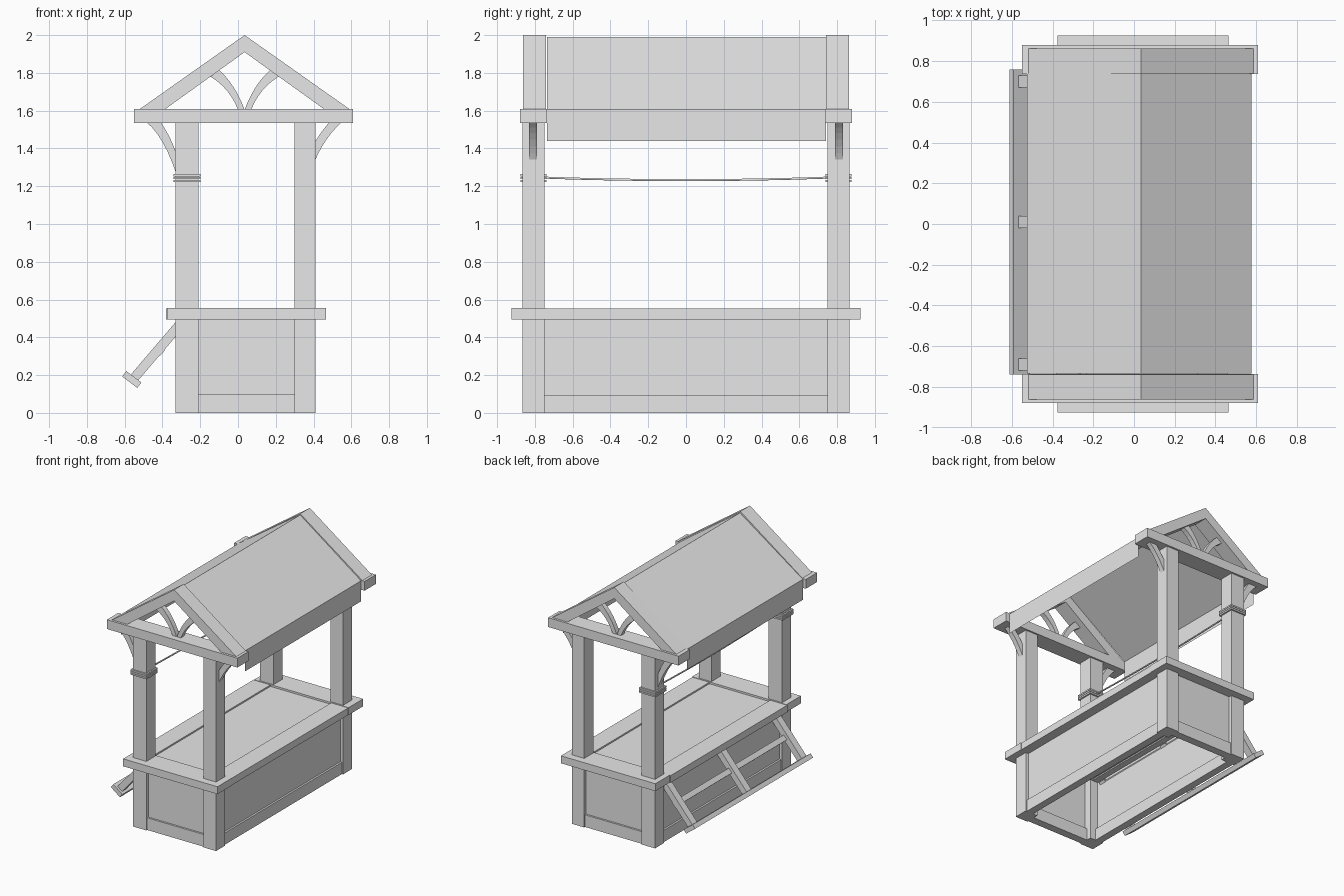
import bpy, bmesh
from mathutils import Vector

cube = bpy.data.objects.get("Cube")
if cube:
    bpy.data.objects.remove(cube)

wood = bpy.data.materials.new("light_grey")
wood.use_nodes = True
GREY = (0.8, 0.8, 0.8, 1)
wood.diffuse_color = GREY
wood.node_tree.nodes["Principled BSDF"].inputs["Base Color"].default_value = GREY


def finish(name, bm):
    bmesh.ops.recalc_face_normals(bm, faces=bm.faces)
    mesh = bpy.data.meshes.new(name)
    bm.to_mesh(mesh)
    bm.free()
    mesh.materials.append(wood)
    obj = bpy.data.objects.new(name, mesh)
    bpy.context.collection.objects.link(obj)
    return obj


def prism(name, outline, y0, y1):
    """Extrude an x-z outline from y0 to y1."""
    bm = bmesh.new()
    face = bm.faces.new([bm.verts.new((x, y0, z)) for x, z in outline])
    ext = bmesh.ops.extrude_face_region(bm, geom=[face])
    moved = [v for v in ext["geom"] if isinstance(v, bmesh.types.BMVert)]
    bmesh.ops.translate(bm, verts=moved, vec=(0, y1 - y0, 0))
    return finish(name, bm)


def box(name, x0, x1, y0, y1, z0, z1):
    return prism(name, [(x0, z0), (x1, z0), (x1, z1), (x0, z1)], y0, y1)


def plank(name, a, b, width, y0, y1):
    """Straight bar from a to b in the x-z plane."""
    a, b = Vector(a), Vector(b)
    d = (b - a).normalized() * width / 2
    n = Vector((-d.y, d.x))
    return prism(name, [a + n, b + n, b - n, a - n], y0, y1)


def brace(name, outer, inner, y0, y1, steps=6):
    """Curved brace between two quadratic arcs in the x-z plane."""
    def arc(p):
        p = [Vector(q) for q in p]
        ts = [i / steps for i in range(steps + 1)]
        return [p[0] * (1 - t) ** 2 + p[1] * 2 * t * (1 - t) + p[2] * t * t for t in ts]
    return prism(name, arc(outer) + arc(inner)[::-1], y0, y1)


def span(s, a, b):
    return min(s * a, s * b), max(s * a, s * b)


MID = 0.035
LEFT, RIGHT = (-0.33, -0.21), (0.30, 0.41)

for s, end in ((-1, "front"), (1, "back")):
    # Corner posts
    for side, (x0, x1) in (("right", LEFT), ("left", RIGHT)):
        box(f"{end}_{side}_post", x0, x1, *span(s, 0.75, 0.865), 0, 1.56)

    # Gable tie beam and rafters
    box(f"{end}_tie_beam", -0.55, 0.61, *span(s, 0.737, 0.88), 1.535, 1.61)
    prism(f"{end}_rafters", [(-0.525, 1.605), (MID, 2.0), (0.595, 1.605),
                             (0.46, 1.605), (MID, 1.91), (-0.39, 1.605)],
          *span(s, 0.74, 0.862))

    # Curved braces inside the gable and under the beam
    ys = span(s, 0.79, 0.83)
    for m in (-1, 1):
        brace(f"{end}_gable_brace",
              [(MID + m * 0.18, 1.78), (MID + m * 0.08, 1.72), (MID + m * 0.035, 1.605)],
              [(MID + m * 0.135, 1.815), (MID + m * 0.05, 1.74), (MID, 1.605)], *ys)
    brace(f"{end}_right_brace", [(-0.485, 1.54), (-0.39, 1.46), (-0.325, 1.26)],
          [(-0.41, 1.54), (-0.36, 1.47), (-0.325, 1.37)], *ys)
    brace(f"{end}_left_brace", [(0.55, 1.54), (0.46, 1.46), (0.405, 1.33)],
          [(0.485, 1.54), (0.44, 1.49), (0.405, 1.43)], *ys)

    # End panel with bottom rail
    box(f"{end}_panel", -0.22, 0.31, *span(s, 0.81, 0.84), 0.05, 0.51)
    box(f"{end}_bottom_rail", -0.22, 0.31, *span(s, 0.79, 0.855), 0, 0.098)

    # Counter end board
    box(f"{end}_counter_board", -0.375, 0.465, *span(s, 0.74, 0.925), 0.495, 0.555)

    # Rope coils round the right post
    for z in (1.222, 1.237, 1.252):
        box(f"{end}_rope_coil", -0.342, -0.198, *span(s, 0.738, 0.877), z, z + 0.012)

# Long panels, rails and counter boards
for side, (out, d) in (("right", (-0.33, 1)), ("left", (0.41, -1))):
    def across(a, b):
        return sorted((out + d * a, out + d * b))
    box(f"{side}_panel", *across(0.025, 0.05), -0.76, 0.76, 0.05, 0.51)
    box(f"{side}_bottom_rail", *across(0.01, 0.07), -0.76, 0.76, 0, 0.095)
    box(f"{side}_counter_board", *across(-0.052, 0.1), -0.745, 0.745, 0.495, 0.552)
box("counter_top", -0.25, 0.33, -0.76, 0.76, 0.505, 0.54)

# Thin cloth roof with hanging side flaps
bm = bmesh.new()
profile = [(-0.525, 1.44), (-0.525, 1.605), (MID, 1.99), (0.577, 1.605), (0.577, 1.44)]
rows = [[bm.verts.new((x, y, z)) for x, z in profile] for y in (-0.735, 0.74)]
for i in range(len(profile) - 1):
    bm.faces.new((rows[0][i], rows[0][i + 1], rows[1][i + 1], rows[1][i]))
finish("roof_sheet", bm)

# Sagging rope between the right posts
curve = bpy.data.curves.new("rope", "CURVE")
curve.dimensions = "3D"
curve.bevel_depth = 0.006
curve.bevel_resolution = 1
spline = curve.splines.new("POLY")
spline.points.add(8)
for i, p in enumerate(spline.points):
    t = i / 4 - 1
    p.co = (-0.27, 0.76 * t, 1.232 + 0.014 * t * t, 1)
curve.materials.append(wood)
bpy.context.collection.objects.link(bpy.data.objects.new("rope", curve))

# Slanted display rack: struts, rungs and bottom ledge
for y in (-0.69, 0.01, 0.70):
    plank("rack_strut", (-0.55, 0.185), (-0.285, 0.495), 0.05, y - 0.03, y + 0.03)
plank("rack_rung", (-0.425, 0.31), (-0.397, 0.342), 0.03, -0.72, 0.73)
plank("rack_top_rung", (-0.305, 0.455), (-0.285, 0.48), 0.025, -0.7, 0.7)
plank("rack_ledge", (-0.602, 0.207), (-0.522, 0.147), 0.036, -0.74, 0.76)
